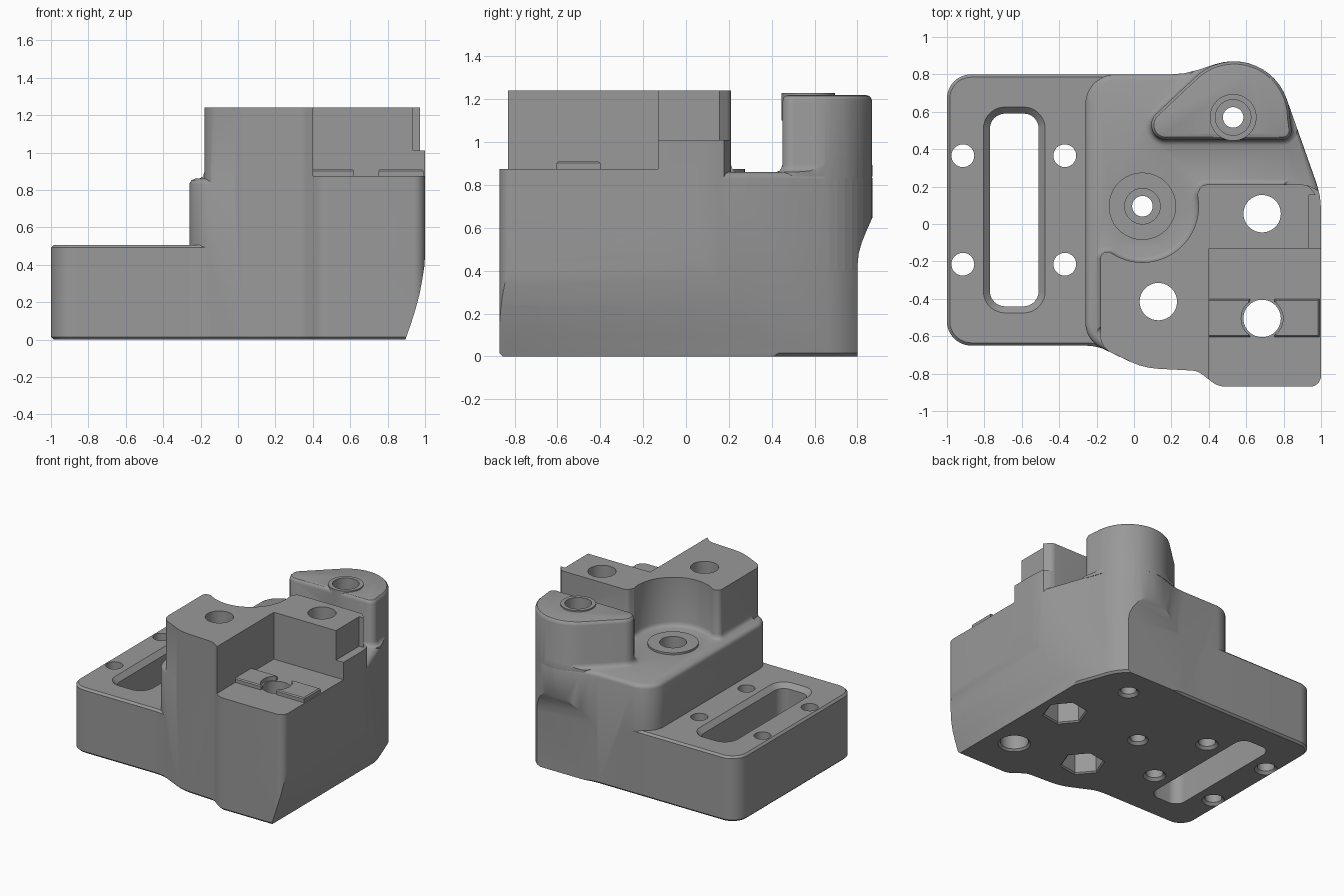
import bpy, bmesh, math
from mathutils import Vector

if "Cube" in bpy.data.objects:
    bpy.data.objects.remove(bpy.data.objects["Cube"])

grey = bpy.data.materials.new("mid_grey")
grey.diffuse_color = (0.32, 0.32, 0.32, 1)
grey.use_nodes = True
grey.node_tree.nodes["Principled BSDF"].inputs["Base Color"].default_value = grey.diffuse_color


def rounded(corners):
    """Counter-clockwise polygon; each corner is (x, y, fillet radius)."""
    out, n = [], len(corners)
    for i, c in enumerate(corners):
        p = Vector(c[:2])
        a = (Vector(corners[i - 1][:2]) - p).normalized()
        b = (Vector(corners[(i + 1) % n][:2]) - p).normalized()
        half = a.angle(b) / 2
        r = c[2] if len(c) > 2 else 0
        if r == 0 or half > 1.56:
            out.append(p)
            continue
        t = r / math.tan(half)
        centre = p + (a + b).normalized() * (r / math.sin(half))
        s, e = p + a * t - centre, p + b * t - centre
        a0 = math.atan2(s.y, s.x)
        turn = (math.atan2(e.y, e.x) - a0 + math.pi) % (2 * math.pi) - math.pi
        steps = max(2, int(abs(turn) / 0.13))
        out += [centre + Vector((math.cos(a0 + turn * k / steps),
                                 math.sin(a0 + turn * k / steps))) * r
                for k in range(steps + 1)]
    return out


def arc(x, y, r, a0, a1, n):
    return [(x + r * math.cos(math.radians(a0 + (a1 - a0) * k / n)),
             y + r * math.sin(math.radians(a0 + (a1 - a0) * k / n)))
            for k in range(n + 1)]


def circle(x, y, r, n=40, start=0):
    return arc(x, y, r, start, start + 360 * (n - 1) / n, n - 1)


def offset(pts, d):
    pts, out = [Vector(p) for p in pts], []
    for i, p in enumerate(pts):
        u = (p - pts[i - 1]).normalized()
        v = (pts[(i + 1) % len(pts)] - p).normalized()
        n1, n2 = Vector((u.y, -u.x)), Vector((v.y, -v.x))
        out.append(p + (n1 + n2) * (d / max(0.3, 1 + n1.dot(n2))))
    return out


def loft(name, pts, rings, place=lambda x, y, z: (x, y, z)):
    """Solid through copies of an outline at (height, outward offset)."""
    bm = bmesh.new()
    loops = [[bm.verts.new(place(p[0], p[1], z)) for p in offset(pts, d)]
             for z, d in rings]
    n = len(pts)
    for lo, hi in zip(loops, loops[1:]):
        for i in range(n):
            j = (i + 1) % n
            bm.faces.new((lo[i], lo[j], hi[j], hi[i]))
    bm.faces.new(loops[0][::-1])
    bm.faces.new(loops[-1])
    bmesh.ops.recalc_face_normals(bm, faces=bm.faces)
    me = bpy.data.meshes.new(name)
    bm.to_mesh(me)
    bm.free()
    me.materials.append(grey)
    ob = bpy.data.objects.new(name, me)
    bpy.context.collection.objects.link(ob)
    return ob


def combine(ob, other, op):
    m = ob.modifiers.new(op, 'BOOLEAN')
    m.operation, m.object, m.solver = op, other, 'EXACT'
    bpy.context.view_layer.objects.active = ob
    bpy.ops.object.modifier_apply(modifier=m.name)
    bpy.data.objects.remove(other)


# Main body with rounded shoulder
body_pts = rounded([(-.26, .8, .16), (-.26, -.622, .15), (.05, -.77, .4),
                    (.34, -.785, .1), (.45, -.87, .12), (1, -.87, .06),
                    (1, .15, .4), (.745, .87, .3), (.48, .87, .3), (.27, .8, .45)])
body = loft("bracket_body", body_pts, [(0, -.015), (.015, 0), (.83, 0), (.842, -.004),
                                       (.852, -.012), (.86, -.03)])

# Low flange plate
flange = loft("flange", rounded([(-1, .8, .13), (-1, -.65, .13), (-.2, -.65, .3),
                                 (0, -.738), (0, .8)]),
              [(0, -.015), (.015, 0), (.492, 0), (.507, -.015)])
combine(body, flange, 'UNION')


def add(name, pts, rings, clip=True):
    part = loft(name, pts, rings)
    if clip:
        combine(part, loft("envelope", body_pts, [(-.2, 0), (1.6, 0)]), 'INTERSECT')
    combine(body, part, 'UNION')


# Front clamp: side platform, tall block, low end step and base fillet
recess = [(x, y, 0) for x, y in arc(.045, .095, .3, 12, -125, 32)]
add("platform", [(.38, -.95), (1.1, -.95), (1.1, .05), (.38, .05)],
    [(.4, 0), (.875, 0)])
add("tall_block", rounded([(-.18, -.15, .035), (-.18, -.66, .1), (0, -.745), (0, -.95),
                           (.4, -.95), (.4, -.13), (.935, -.13), (.935, .155),
                           (.972, .155), (.93, .21, .05), (.36, .21, .04)] + recess),
    [(.6, 0), (1.24, 0)])
add("end_step", rounded([(.8, -.13), (1.1, -.13), (1.1, .11), (.93, .21, .12), (.8, .21)]),
    [(.6, 0), (1.01, 0)])
add("block_fillet", rounded([(-.18, -.15, .035), (-.18, -.55), (.2, -.55), (.34, -.05),
                             (.8, 0), (.8, .21), (.36, .21, .04)] + recess),
    [(.8, .03), (.86, .03), (.866, .015), (.876, .006), (.895, 0)])

# Rear teardrop tower, rounded on top and filleted at its foot
tower = rounded([(-.03, .45, .08), (.85, .45, .05)]
                + [(x, y, 0) for x, y in arc(.535, .57, .299, 0, 134, 28)])
add("tower", tower, [(.4, 0), (.84, 0), (.84, .03), (.86, .03), (.866, .015), (.876, .006),
                     (.895, 0), (1.19, 0), (1.206, -.005), (1.216, -.014), (1.22, -.03)])

# Washer bosses and raised pads
add("washer_boss", circle(.045, .095, .18, 48), [(.8, 0), (.875, 0)], False)
add("tower_boss", circle(.53, .57, .125), [(1.1, 0), (1.23, 0)], False)
for x0, x1 in ((.39, .62), (.75, .992)):
    add("pad", [(x0, -.605), (x1, -.605), (x1, -.4), (x0, -.4)],
        [(.8, 0), (.902, 0), (.91, -.008)], False)


def cut(pts, rings, place=lambda x, y, z: (x, y, z)):
    combine(body, loft("cutter", pts, rings, place), 'DIFFERENCE')


# Curved undercut on the right side and below the tower
cut([(.893, -.1), (1.2, -.1), (1.2, .46), (1.001, .46), (.996, .39), (.985, .32), (.97, .24),
     (.95, .165), (.925, .085), (.895, 0)],
    [(-1.2, 0), (1.2, 0)], lambda x, y, z: (x, z, y))
cut([(.801, -.1), (1.1, -.1), (1.1, .67), (.88, .67), (.862, .63), (.84, .58), (.82, .53),
     (.806, .48), (.801, .43)],
    [(.15, 0), (1.2, 0)], lambda x, y, z: (z, x, y))

# Flange slot with chamfered rim
cut(rounded([(-.77, -.44, .08), (-.51, -.44, .08), (-.51, .59, .08), (-.77, .59, .08)]),
    [(-.05, 0), (.472, 0), (.522, .05)])

# Flange screw holes
for x in (-.915, -.37):
    for y in (-.215, .365):
        cut(circle(x, y, .061, 32), [(-.02, .04), (.02, 0), (.7, 0)])

# Counterbored holes through the two bosses
for x, y, floor in ((.045, .095, .5), (.53, .57, .85)):
    cut(circle(x, y, .055, 32), [(-.02, .04), (.02, 0), (floor, 0), (floor, .04), (1.4, .04)])

# Large bolt holes, two of them with hexagonal nut pockets
for x, y in ((.685, .055), (.13, -.415), (.685, -.505)):
    cut(circle(x, y, .1), [(-.02, .035), (.015, 0), (1.4, 0)])
for x, y in ((.685, .055), (.13, -.415)):
    cut(circle(x, y, .15, 6, 10), [(-.02, .03), (.01, 0), (.4, 0)])
cut(circle(.685, -.505, .112), [(.878, 0), (1.1, 0)])

# Smooth curved walls, crisp edges
bpy.ops.object.select_all(action='DESELECT')
body.select_set(True)
bpy.context.view_layer.objects.active = body
bpy.ops.object.shade_smooth_by_angle(angle=math.radians(28))
